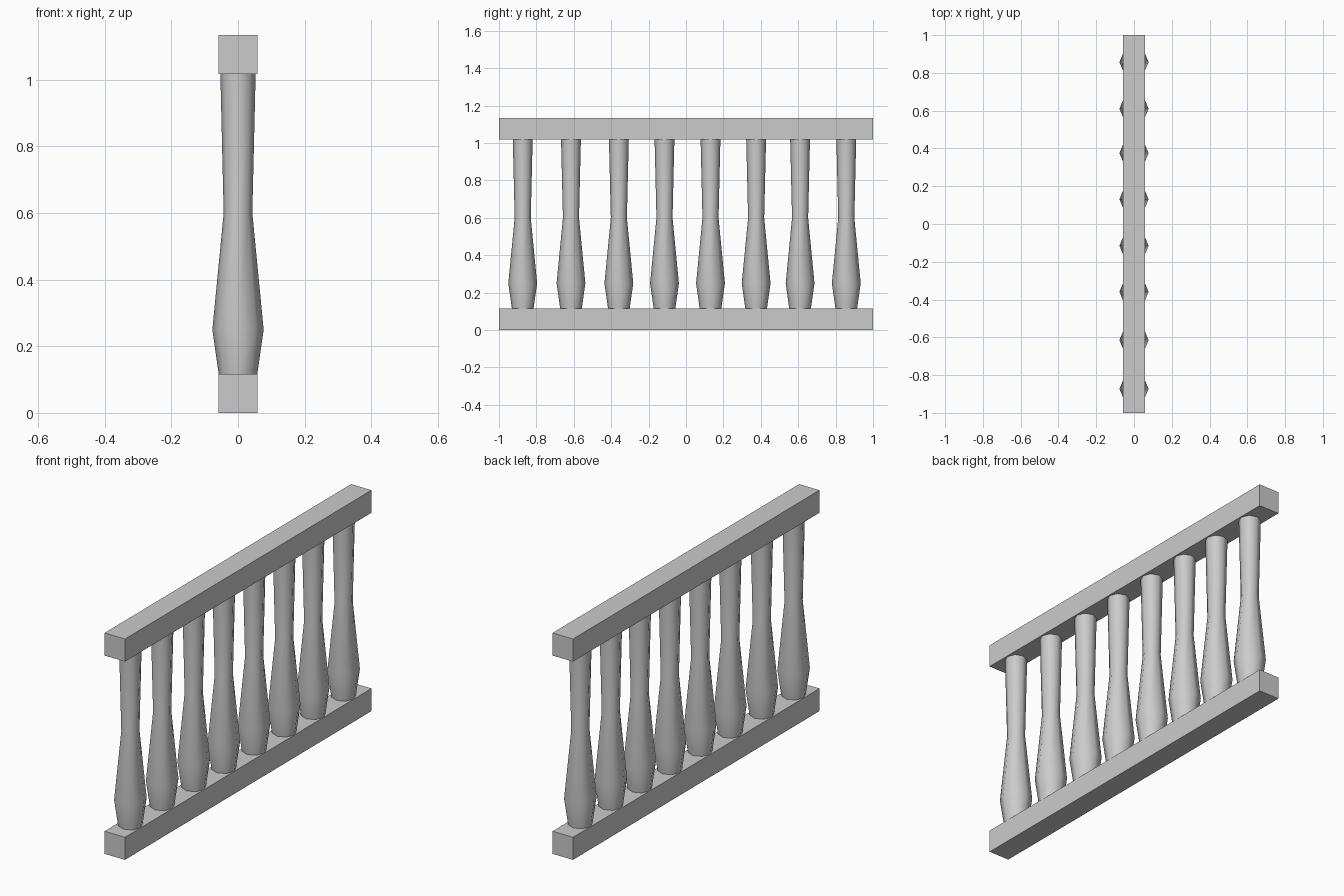
import bpy
import bmesh
from mathutils import Matrix

cube = bpy.data.objects.get("Cube")
if cube:
    bpy.data.objects.remove(cube, do_unlink=True)

stone = bpy.data.materials.new("grey_stone")
stone.use_nodes = True
colour = (0.6, 0.6, 0.6, 1)
stone.diffuse_color = colour
stone.node_tree.nodes["Principled BSDF"].inputs["Base Color"].default_value = colour

SIDES = 8
WIDTH = 0.116
HEIGHT = 1.134
# baluster profile: radius, height
PROFILE = [(0.058, WIDTH), (0.077, 0.25), (0.043, 0.6), (0.053, HEIGHT - WIDTH)]


def add_object(name, bm):
    mesh = bpy.data.meshes.new(name)
    bm.to_mesh(mesh)
    bm.free()
    mesh.materials.append(stone)
    obj = bpy.data.objects.new(name, mesh)
    bpy.context.collection.objects.link(obj)
    return obj


def add_rail(name, z):
    bm = bmesh.new()
    bmesh.ops.create_cube(bm, size=1, matrix=Matrix.Translation((0, 0, z))
                          @ Matrix.Diagonal((WIDTH, 2, WIDTH, 1)))
    add_object(name, bm)


def add_baluster(name, y):
    bm = bmesh.new()
    rings = [bmesh.ops.create_circle(bm, segments=SIDES, radius=r,
                                     matrix=Matrix.Translation((0, 0, z)))["verts"]
             for r, z in PROFILE]
    for low, high in zip(rings, rings[1:]):
        for i in range(SIDES):
            j = (i + 1) % SIDES
            bm.faces.new((low[i], low[j], high[j], high[i]))
    bmesh.ops.recalc_face_normals(bm, faces=bm.faces)
    for face in bm.faces:
        face.smooth = True
    add_object(name, bm).location.y = y


# bottom and top rails
add_rail("bottom_rail", WIDTH / 2)
add_rail("top_rail", HEIGHT - WIDTH / 2)

# turned balusters along the rails
for n, y in enumerate((-0.873, -0.615, -0.359, -0.115, 0.131, 0.375, 0.61, 0.857)):
    add_baluster(f"baluster_{n + 1}", y)
